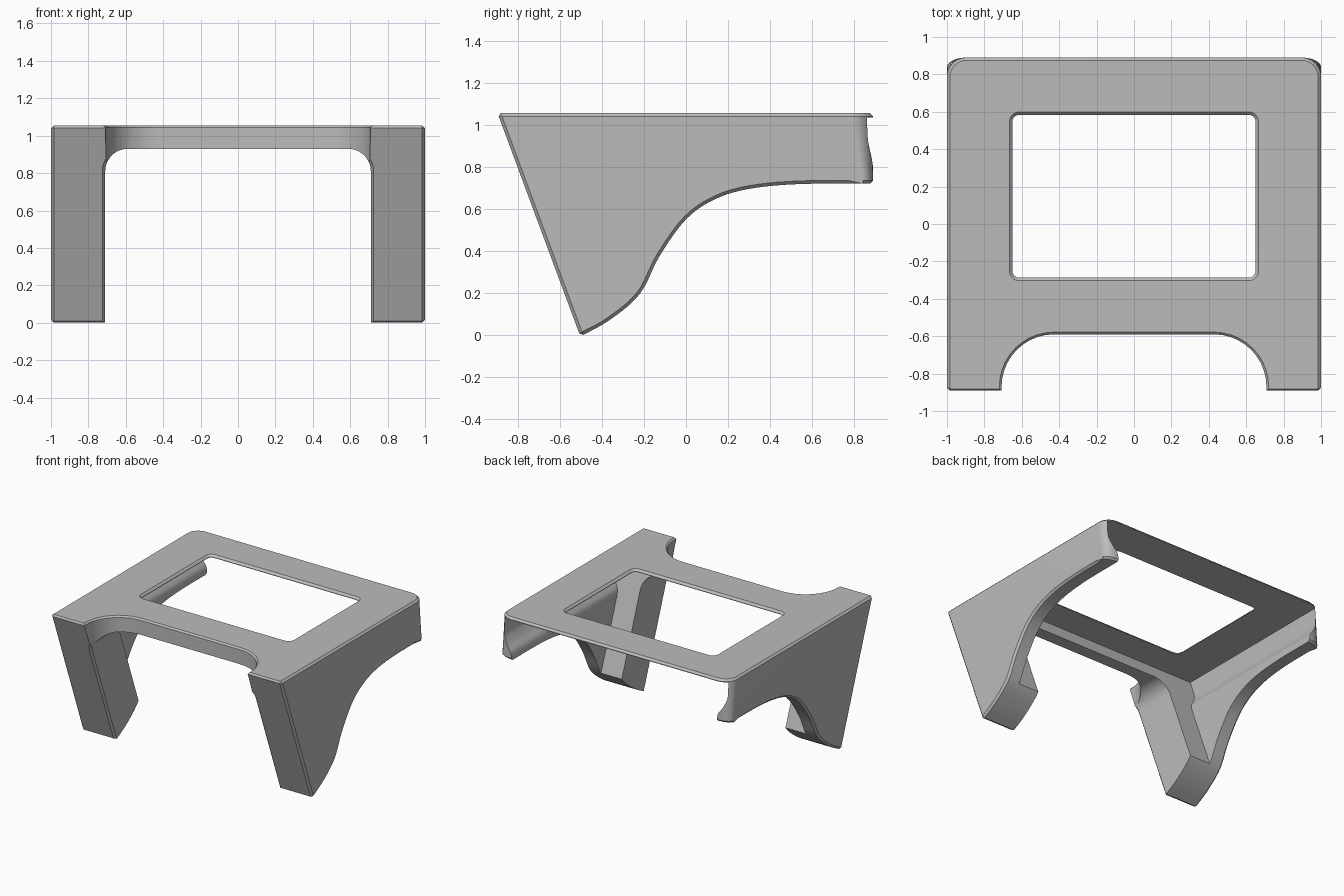
import bpy
import bmesh
from math import cos, sin, pi, radians
from mathutils import Vector

cube = bpy.data.objects.get("Cube")
if cube:
    bpy.data.objects.remove(cube, do_unlink=True)

TOP, BACK, CHAMFER = 1.055, 0.89, 0.015


def front(z):
    """Depth of the sloping front face at height z."""
    return -0.505 - 0.371 * z


def round_rect(half_x, lo, hi, r, grow=0.0, steps=10):
    """Outline with rounded corners, as pairs (x, second axis)."""
    half_x, lo, hi, r = half_x + grow, lo - grow, hi + grow, r + grow
    corners = [(half_x - r, hi - r), (r - half_x, hi - r),
               (r - half_x, lo + r), (half_x - r, lo + r)]
    points = []
    for quarter, (cx, cy) in enumerate(corners):
        for i in range(steps + 1):
            a = (quarter + i / steps) * pi / 2
            points.append((cx + r * cos(a), cy + r * sin(a)))
    return points


def smooth_path(points, steps=5):
    """Catmull-Rom curve through the points."""
    p = [Vector(q) for q in points]
    p = [p[0]] + p + [p[-1]]
    out = []
    for a, b, c, d in zip(p, p[1:], p[2:], p[3:]):
        for i in range(steps):
            t = i / steps
            out.append(0.5 * (2 * b + (c - a) * t + (2 * a - 5 * b + 4 * c - d) * t ** 2
                              + (3 * b - a - 3 * c + d) * t ** 3))
    return out + [p[-1]]


def loft(name, layers):
    """Closed solid through matching outlines; returns object."""
    bm = bmesh.new()
    rings = [[bm.verts.new(co) for co in layer] for layer in layers]
    for low, high in zip(rings, rings[1:]):
        for i in range(len(low)):
            j = (i + 1) % len(low)
            bm.faces.new((low[i], low[j], high[j], high[i]))
    bm.faces.new(rings[0])
    bm.faces.new(rings[-1])
    bmesh.ops.recalc_face_normals(bm, faces=bm.faces)
    mesh = bpy.data.meshes.new(name)
    bm.to_mesh(mesh)
    bm.free()
    obj = bpy.data.objects.new(name, mesh)
    bpy.context.collection.objects.link(obj)
    return obj


def sloped(outline, offset):
    """Place an (x, z) outline parallel to the front face."""
    return [(x, front(z) + offset, z) for x, z in outline]


def level(outline, z):
    return [(x, y, z) for x, y in outline]


# Body: side profile with curved underside, extruded across
underside = smooth_path([(front(-0.006), -0.006), (-0.365, 0.07), (-0.22, 0.195),
                         (-0.126, 0.375), (0, 0.55), (0.136, 0.645), (0.3, 0.695),
                         (0.54, 0.718), (BACK, 0.72)])
profile = [(p.x, p.y) for p in underside] + [(BACK, TOP), (front(TOP), TOP)]
body = loft("stand_body", [[(x, y, z) for y, z in profile] for x in (-1, 1)])

# Rounded back corners, then a chamfer along every sharp edge
bm = bmesh.new()
bm.from_mesh(body.data)
corners = [e for e in bm.edges if all(v.co.y > BACK - 0.001 for v in e.verts)
           and abs(e.verts[0].co.z - e.verts[1].co.z) > 0.1]
bmesh.ops.bevel(bm, geom=corners, offset=0.105, segments=10, profile=0.5,
                affect='EDGES', clamp_overlap=False)
sharp = [e for e in bm.edges if e.calc_face_angle(0) > radians(32)]
bmesh.ops.bevel(bm, geom=sharp, offset=CHAMFER, segments=1, profile=0.5,
                affect='EDGES', clamp_overlap=False)
bmesh.ops.recalc_face_normals(bm, faces=bm.faces)
bm.to_mesh(body.data)
bm.free()

# Hollow below the top, open at the back, side walls thicker lower down
wall = smooth_path([(0.97, 0.94), (0.963, 0.89), (0.935, 0.83), (0.9, 0.78), (0.89, 0.73)], 4)
half = [(0.97, 1.035)] + [(p.x, p.y) for p in wall] + [(0.89, -0.3)]
hollow = half + [(-x, z) for x, z in reversed(half)]
cutters = [loft("hollow_cutter", [sloped(hollow, 0.36), sloped(hollow, 3)])]

# Arch between the legs, chamfered at the front
cutters.append(loft("leg_arch_cutter", [
    sloped(round_rect(0.71, -0.5, 0.93, 0.12, g), d)
    for d, g in ((-0.03, 0.045), (CHAMFER, 0), (0.8, 0))]))

# Scooped recess in the front edge of the top
cutters.append(loft("front_recess_cutter", [
    level(round_rect(0.708, -1.8, -0.59, 0.28, g), z)
    for z, g in ((0.5, 0), (1.043, 0), (1.083, 0.04))]))

# Window in the top with chamfered rim
cutters.append(loft("window_cutter", [
    level(round_rect(0.65, -0.287, 0.583, 0.035, g, 5), z)
    for z, g in ((0.98, 0), (1.039, 0), (1.079, 0.04))]))

for cutter in cutters:
    cutter.hide_render = True
    mod = body.modifiers.new(cutter.name, 'BOOLEAN')
    mod.operation, mod.solver, mod.object = 'DIFFERENCE', 'EXACT', cutter

# Bake the cuts and drop the cutters
graph = bpy.context.evaluated_depsgraph_get()
result = bpy.data.meshes.new_from_object(body.evaluated_get(graph))
body.modifiers.clear()
body.data = result
for cutter in cutters:
    bpy.data.objects.remove(cutter, do_unlink=True)

# Single grey finish
grey = bpy.data.materials.new("plain_grey")
grey.use_nodes = True
colour = (0.5, 0.5, 0.5, 1)
grey.diffuse_color = colour
grey.node_tree.nodes["Principled BSDF"].inputs["Base Color"].default_value = colour
body.data.materials.clear()
body.data.materials.append(grey)
for face in body.data.polygons:
    face.material_index = 0

bpy.ops.object.select_all(action='DESELECT')
body.select_set(True)
bpy.context.view_layer.objects.active = body
bpy.ops.object.shade_smooth_by_angle(angle=radians(28))
